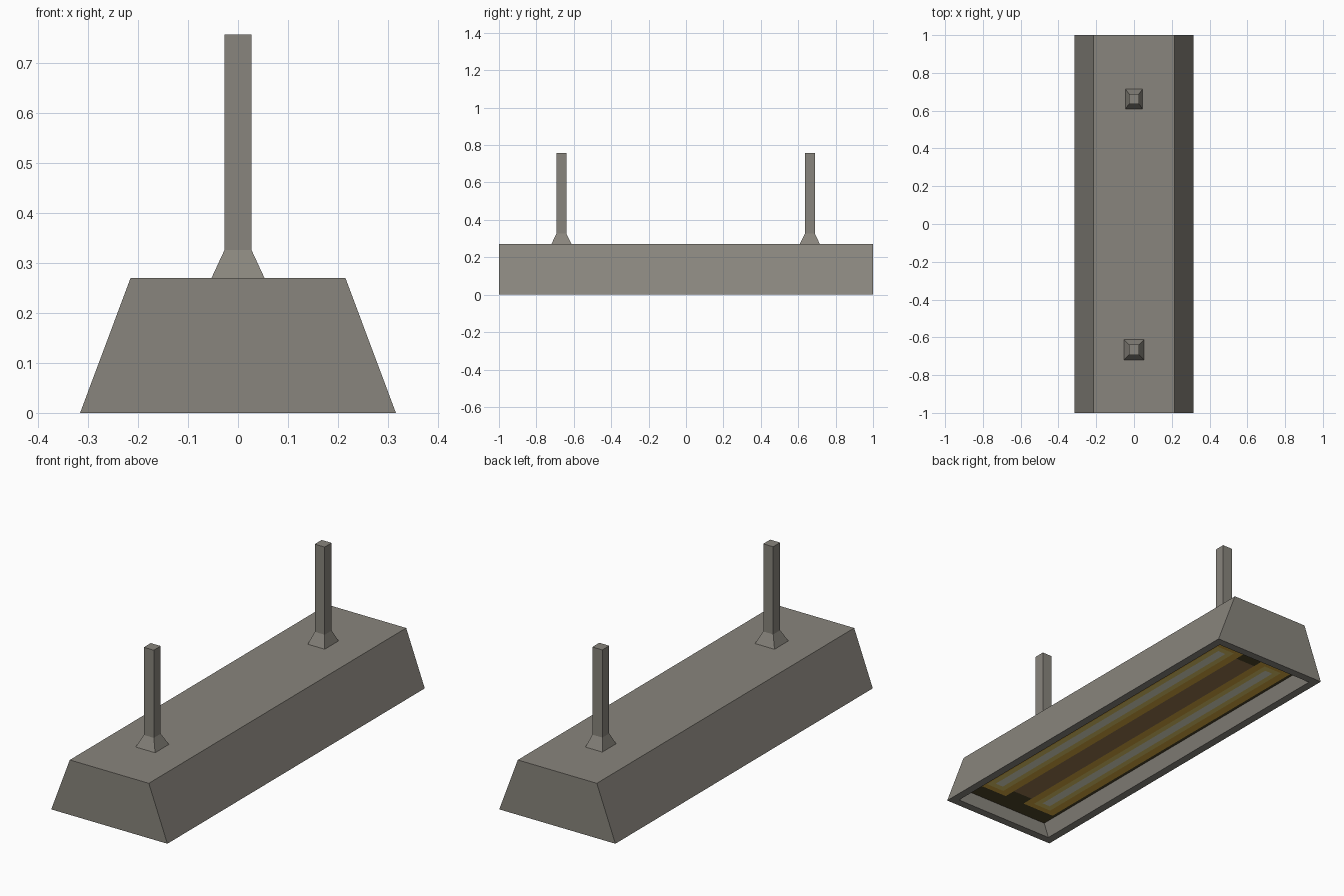
import bpy
import bmesh

cube = bpy.data.objects.get("Cube")
if cube:
    bpy.data.objects.remove(cube, do_unlink=True)


def material(name, rgb):
    mat = bpy.data.materials.new(name)
    mat.use_nodes = True
    mat.diffuse_color = (*rgb, 1)
    mat.node_tree.nodes["Principled BSDF"].inputs["Base Color"].default_value = (*rgb, 1)
    return mat


METAL = material("grey metal", (0.25, 0.235, 0.205))
GLOW = [
    material("dark recess", (0.076, 0.058, 0.021)),
    material("brown glow", (0.3, 0.18, 0.076)),
    material("amber glow", (0.67, 0.4, 0.05)),
    material("pale yellow glow", (0.74, 0.58, 0.14)),
    material("white tube", (0.74, 0.74, 0.58)),
]


def add_object(name, bm, mats):
    bmesh.ops.recalc_face_normals(bm, faces=bm.faces)
    mesh = bpy.data.meshes.new(name)
    bm.to_mesh(mesh)
    bm.free()
    for mat in mats:
        mesh.materials.append(mat)
    obj = bpy.data.objects.new(name, mesh)
    bpy.context.collection.objects.link(obj)
    return obj


def ring(bm, hx, hy, z, y=0):
    return [bm.verts.new((sx * hx, y + sy * hy, z))
            for sx, sy in ((-1, -1), (1, -1), (1, 1), (-1, 1))]


def loft(bm, rings):
    for a, b in zip(rings, rings[1:]):
        for i in range(4):
            j = (i + 1) % 4
            bm.faces.new((a[i], a[j], b[j], b[i]))


# Tapered housing: top, sloped sides, bottom rim and recess walls
TOP = 0.27
RECESS = 0.07
PX, PY = 0.25, 0.96
bm = bmesh.new()
rings = [ring(bm, 0.215, 1, TOP), ring(bm, 0.316, 1, 0),
         ring(bm, 0.276, PY, 0), ring(bm, PX, PY, RECESS)]
bm.faces.new(rings[0])
bm.faces.new(rings[-1])
loft(bm, rings)
add_object("housing", bm, [METAL])


# Lamp panel: glowing bands around two long tubes, chosen by position
def glow_index(x, y):
    d = abs(abs(x) - 0.145)
    y = abs(y)
    for index, half_width, half_length in ((4, 0.022, 0.82), (3, 0.05, 0.85),
                                           (2, 0.09, 0.88)):
        if d < half_width and y < half_length:
            return index
    return 1 if abs(x) < 0.06 and y < 0.82 else 0


half = [0.055, 0.095, 0.123, 0.167, 0.195, 0.235, PX]
xs = [-v for v in reversed(half)] + half
ends = [0.82, 0.85, 0.88, PY]
ys = [-v for v in reversed(ends)] + ends
bm = bmesh.new()
grid = [[bm.verts.new((x, y, RECESS - 0.002)) for x in xs] for y in ys]
for j in range(len(ys) - 1):
    for i in range(len(xs) - 1):
        face = bm.faces.new((grid[j][i], grid[j + 1][i],
                             grid[j + 1][i + 1], grid[j][i + 1]))
        c = face.calc_center_median()
        face.material_index = glow_index(c.x, c.y)
panel = add_object("lamp_panel", bm, GLOW)
if panel.data.polygons[0].normal.z > 0:
    panel.data.flip_normals()

# Square hanging posts with flared feet
for name, y, foot in (("front_post", -0.666, 0.053), ("back_post", 0.662, 0.046)):
    bm = bmesh.new()
    rings = [ring(bm, foot, 0.054, TOP, y), ring(bm, 0.027, 0.027, 0.326, y),
             ring(bm, 0.027, 0.027, 0.757, y)]
    loft(bm, rings)
    bm.faces.new(rings[0])
    bm.faces.new(rings[-1])
    add_object(name, bm, [METAL])
